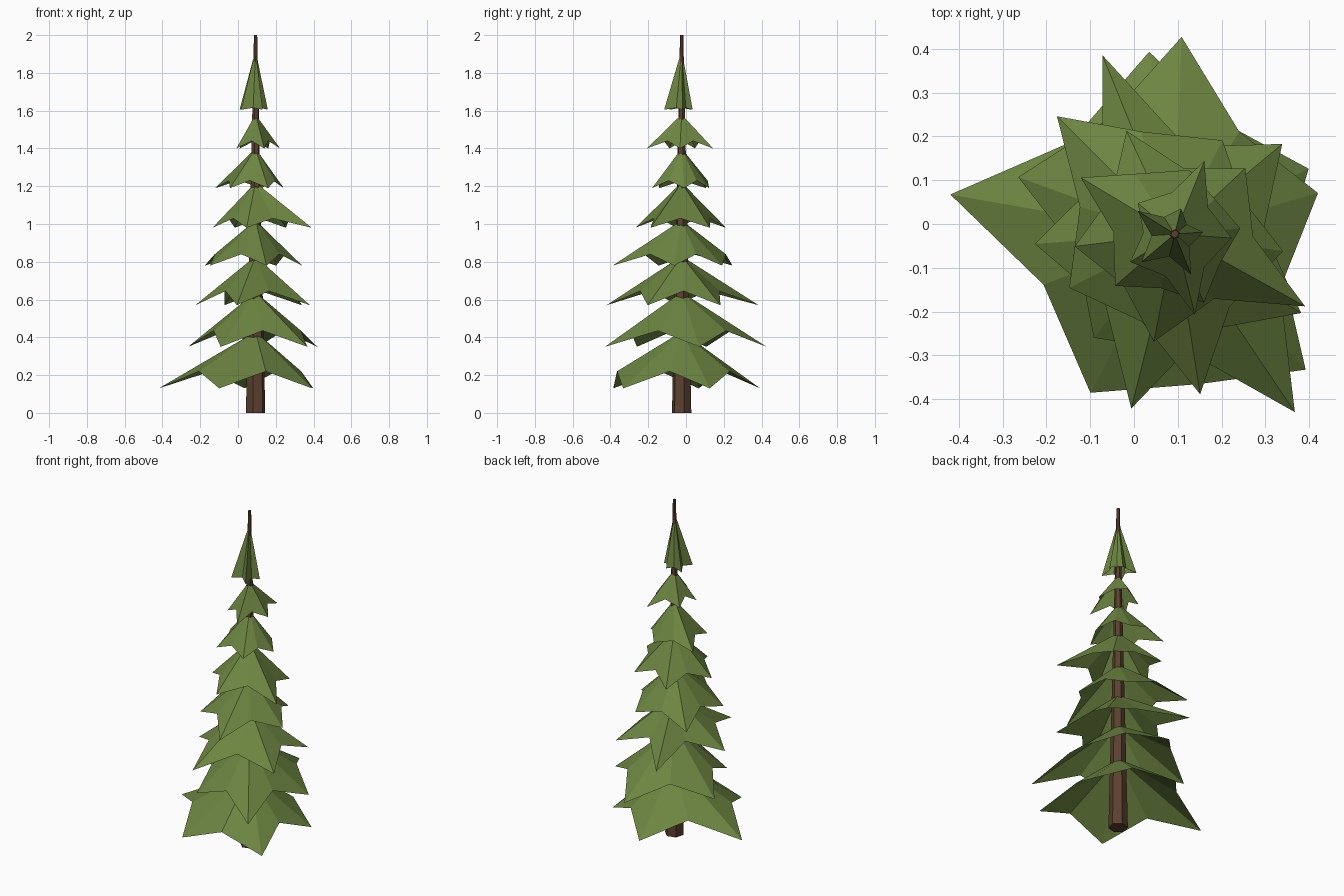
import bpy
import bmesh
from math import radians
from mathutils import Matrix, Vector

default_cube = bpy.data.objects.get("Cube")
if default_cube:
    bpy.data.objects.remove(default_cube, do_unlink=True)

AXIS = Vector((0.093, -0.023, 0))   # the trunk stands a little off centre


def make_material(name, color):
    material = bpy.data.materials.new(name)
    material.use_nodes = True
    material.diffuse_color = color
    material.node_tree.nodes["Principled BSDF"].inputs["Base Color"].default_value = color
    return material


def add_object(name, mesh_builder, material):
    mesh = bpy.data.meshes.new(name)
    mesh_builder.to_mesh(mesh)
    mesh_builder.free()
    mesh.materials.append(material)
    part = bpy.data.objects.new(name, mesh)
    bpy.context.collection.objects.link(part)
    return part


def polar(angle, radius, height):
    spoke = Matrix.Rotation(radians(angle), 3, "Z") @ Vector((radius, 0, 0))
    return AXIS + spoke + Vector((0, 0, height))


def add_branch_tier(name, apex_height, tip_height, lift, start, radii, pinches, material):
    """Open star-shaped skirt: long drooping tips with raised valleys between."""
    step = 360 / len(radii)
    tips = [polar(start + i * step, r, tip_height) for i, r in enumerate(radii)]
    rim = []
    for tip, following, pinch in zip(tips, tips[1:] + tips[:1], pinches):
        middle = (tip + following) / 2
        valley = AXIS + (middle - AXIS) * pinch
        valley.z = tip_height + lift
        rim += [tip, valley]

    bm = bmesh.new()
    apex = bm.verts.new(polar(0, 0, apex_height))
    ring = [bm.verts.new(point) for point in rim]
    for first, second in zip(ring, ring[1:] + ring[:1]):
        bm.faces.new((apex, first, second))
    return add_object(name, bm, material)


needle_green = make_material("needle green", (0.152, 0.235, 0.053, 1))
bark_brown = make_material("bark brown", (0.105, 0.052, 0.028, 1))

# Tapered six-sided trunk
bm = bmesh.new()
bmesh.ops.create_cone(
    bm, cap_ends=True, segments=6, radius1=0.053, radius2=0.009, depth=2,
    matrix=Matrix.Translation(AXIS + Vector((0, 0, 1))) @ Matrix.Rotation(radians(-15), 4, "Z"))
add_object("trunk", bm, bark_brown)

# Branch tiers, bottom to top:
# apex height, tip height, valley lift, first angle, tip radii, pinch of each valley
tiers = [
    (0.43, 0.13, 0.09, 26, (0.34, 0.42, 0.52, 0.41, 0.43), (0.9, 0.83, 0.85, 1.02, 0.8)),
    (0.64, 0.35, 0.085, 16, (0.34, 0.45, 0.38, 0.30, 0.49), (0.86, 0.9, 0.82, 0.85, 0.8)),
    (0.83, 0.57, 0.075, 40, (0.32, 0.44, 0.32, 0.41, 0.34), (0.65, 0.68, 0.76, 0.76, 0.76)),
    (1.02, 0.78, 0.06, 63, (0.24, 0.38, 0.27, 0.37, 0.25), (0.97, 0.85, 0.82, 0.82, 0.88)),
    (1.22, 0.98, 0.05, 43, (0.22, 0.26, 0.23, 0.25, 0.34), (0.78, 0.85, 0.85, 0.72, 0.78)),
    (1.40, 1.19, 0.04, 5, (0.15, 0.15, 0.25, 0.18, 0.17), (1.0, 1.0, 0.8, 0.9, 0.95)),
    (1.58, 1.40, 0.04, -4, (0.13, 0.18, 0.11, 0.12, 0.19), (0.77, 0.8, 0.77, 0.77, 0.77)),
    (1.92, 1.605, 0.01, 4, (0.065, 0.06, 0.10, 0.10, 0.10), (0.7, 0.7, 0.65, 0.65, 0.65)),
]
for number, tier in enumerate(tiers, 1):
    add_branch_tier(f"branch_tier_{number}", *tier, needle_green)
